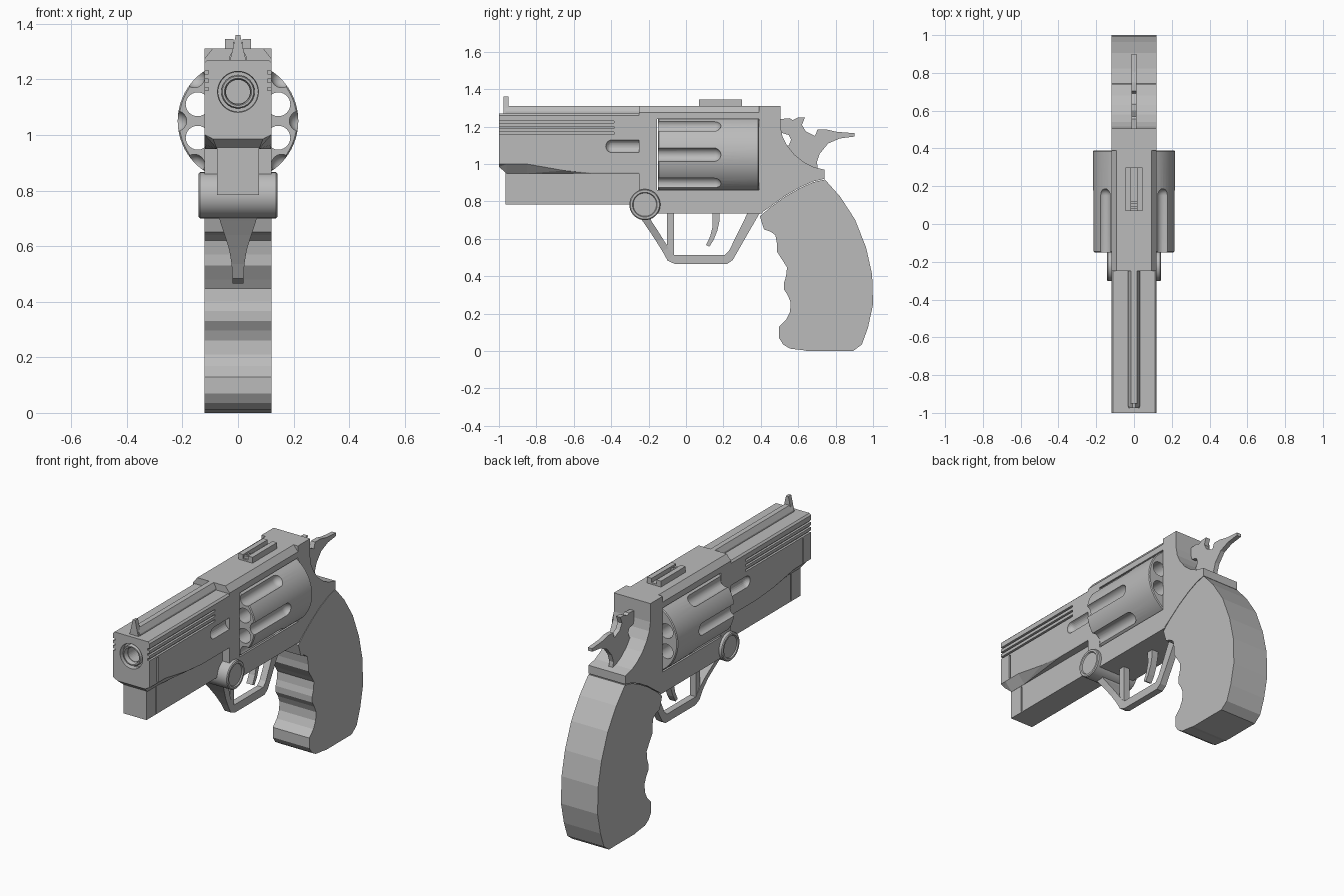
import bpy, bmesh, math

if "Cube" in bpy.data.objects:
    bpy.data.objects.remove(bpy.data.objects["Cube"])

metal = bpy.data.materials.new("plain_grey")
metal.diffuse_color = (0.5, 0.5, 0.5, 1)
metal.use_nodes = True
metal.node_tree.nodes["Principled BSDF"].inputs["Base Color"].default_value = metal.diffuse_color


def finish(name, bm, smooth=False):
    bmesh.ops.recalc_face_normals(bm, faces=bm.faces)
    me = bpy.data.meshes.new(name)
    bm.to_mesh(me)
    bm.free()
    ob = bpy.data.objects.new(name, me)
    bpy.context.collection.objects.link(ob)
    me.materials.append(metal)
    if smooth:
        shade(ob)
    return ob


def activate(ob):
    bpy.ops.object.select_all(action='DESELECT')
    ob.select_set(True)
    bpy.context.view_layer.objects.active = ob


def shade(ob):
    activate(ob)
    bpy.ops.object.shade_smooth_by_angle(angle=math.radians(30))


def loft(bm, rings):
    vs = [[bm.verts.new(p) for p in r] for r in rings]
    n = len(vs[0])
    for a, b in zip(vs, vs[1:]):
        for i in range(n):
            bm.faces.new((a[i], a[(i + 1) % n], b[(i + 1) % n], b[i]))
    bm.faces.new(vs[0])
    bm.faces.new(vs[-1])


def box(bm, x0, x1, y0, y1, z0, z1):
    loft(bm, [[(x0, y, z0), (x1, y, z0), (x1, y, z1), (x0, y, z1)] for y in (y0, y1)])


def prism(name, pts, hw):
    """Extrude a side outline of (y, z) points to half width hw."""
    bm = bmesh.new()
    loft(bm, [[(x, y, z) for y, z in pts] for x in (-hw, hw)])
    return finish(name, bm)


def lathe(bm, prof, o, axis='y', n=32, closed=False):
    """Revolve (radius, distance) points about an axis through o."""
    def ring(r, t):
        out = []
        for i in range(1 if r == 0 else n):
            a = 2 * math.pi * i / n
            c, s = r * math.cos(a), r * math.sin(a)
            d = (c, t, s) if axis == 'y' else (t, c, s)
            out.append(bm.verts.new([o[k] + d[k] for k in range(3)]))
        return out
    rs = [ring(*p) for p in prof]
    for a, b in zip(rs, rs[1:] + rs[:1] if closed else rs[1:]):
        for i in range(n):
            j = (i + 1) % n
            f = [a[i % len(a)], a[j % len(a)], b[j % len(b)], b[i % len(b)]]
            bm.faces.new(list(dict.fromkeys(f)))


def capsule(r, y_flat, y_round):
    """Rod outline, flat at one end and round at the other."""
    d = 1 if y_round > y_flat else -1
    arc = [(r * math.cos(a * math.pi / 12), y_round + d * (r * math.sin(a * math.pi / 12) - r))
           for a in range(6)]
    return [(0, y_flat), (r, y_flat)] + arc + [(0, y_round)]


def cut(ob, bm):
    cutter = finish("cutter", bm)
    cutter.hide_render = True
    m = ob.modifiers.new("cut", 'BOOLEAN')
    m.operation, m.solver, m.object = 'DIFFERENCE', 'EXACT', cutter
    activate(ob)
    bpy.ops.object.modifier_apply(modifier="cut")
    bpy.data.objects.remove(cutter)


# Barrel shroud: side chamfer that fades out towards the rear
bm = bmesh.new()
rings = []
for y, a, b, c in [(-1, 1.0, .09, .985), (-.96, 1.0, .076, .95), (-.85, 1.0, .076, .95),
                   (-.65, .965, .1, .95), (-.5, .955, .118, .95), (-.24, .955, .118, .95)]:
    half = [(.11, 1.27), (.12, 1.26), (.12, a), (b, c)]
    rings.append([(x, y, z) for x, z in half] + [(-x, y, z) for x, z in reversed(half)])
loft(bm, rings)
bmesh.ops.triangulate(bm, faces=bm.faces)
barrel = finish("barrel_shroud", bm)
bm = bmesh.new()
lathe(bm, [(0, -1.02), (.075, -1.02), (.072, -.97), (.043, -.97), (.043, -.75), (0, -.75)], (0, 0, 1.155))
for s in (-1, 1):
    for z in (1.165, 1.195, 1.225):
        x0, x1 = sorted((s * .107, s * .14))
        box(bm, x0, x1, -1.02, -.385, z - .006, z + .006)
    x0, x1 = sorted((s * .112, s * .14))
    box(bm, x0, x1, -.928, -.918, 1.005, 1.15)
    lathe(bm, capsule(.035, -.2, -.43), (s * .127, 0, 1.095), n=24)
cut(barrel, bm)

# Muzzle ring
bm = bmesh.new()
lathe(bm, [(.06, -.96), (.06, -.99), (.056, -.997), (.049, -.997), (.045, -.99), (.045, -.96)],
      (0, 0, 1.155), closed=True)
finish("muzzle_ring", bm, True)

# Lug below the barrel, with a seam
bm = bmesh.new()
box(bm, -.075, .075, -.965, -.2, .783, .965)
lug = finish("under_lug", bm)
bm = bmesh.new()
for s in (-1, 1):
    x0, x1 = sorted((s * .067, s * .1))
    box(bm, x0, x1, -.882, -.872, .79, .945)
cut(lug, bm)

# Top rib and front sight
bm = bmesh.new()
loft(bm, [[(-.032, y, 1.26), (.032, y, 1.26), (.032, y, 1.28), (.015, y, 1.31),
           (-.015, y, 1.31), (-.032, y, 1.28)] for y in (-.965, -.24)])
finish("top_rib", bm)
bm = bmesh.new()
loft(bm, [[(-w, -.975, z), (w, -.975, z), (w, -.948, z), (-w, -.948, z)]
          for z, w in ((1.265, .03), (1.3, .021), (1.36, .008))])
finish("front_sight", bm)

# Frame: front post, chamfered top strap, lower bar
bm = bmesh.new()
box(bm, -.12, .12, -.25, -.155, .735, 1.275)
finish("frame_post", bm)
bm = bmesh.new()
loft(bm, [[(-.12, y, 1.24), (.12, y, 1.24), (.12, y, 1.275), (.092, y, 1.31),
           (-.092, y, 1.31), (-.12, y, 1.275)] for y in (-.25, .4)])
finish("frame_top_strap", bm)
bm = bmesh.new()
box(bm, -.12, .12, -.25, .41, .735, .86)
finish("frame_lower_bar", bm)

# Rear frame with the hollow behind the hammer
prism("rear_frame", [(.39, 1.31), (.505, 1.31), (.505, 1.2), (.515, 1.15), (.54, 1.1), (.58, 1.05),
                     (.63, 1.01), (.68, .985), (.74, .97), (.74, .921), (.68, .907), (.61, .876),
                     (.53, .83), (.45, .772), (.397, .735), (.39, .76)], .12)

# Grip with finger grooves
prism("grip", [(.395, .72), (.417, .65), (.45, .64), (.478, .62), (.487, .57), (.487, .53), (.52, .48),
               (.54, .447), (.535, .4), (.524, .366), (.524, .33), (.545, .297), (.56, .26),
               (.556, .21), (.535, .168), (.497, .13), (.497, .07), (.52, .035), (.556, .013),
               (.626, .005), (.65, 0), (.893, 0), (.94, .035), (.973, .125), (1, .25), (.995, .41),
               (.963, .553), (.904, .703), (.824, .826), (.743, .917), (.68, .903), (.61, .872),
               (.53, .826), (.45, .768)], .12)

# Eight-chamber cylinder with flutes
cz = 1.05
bm = bmesh.new()
lathe(bm, [(0, -.15), (.212, -.15), (.217, -.145), (.217, .385), (.212, .39), (0, .39)], (0, 0, cz), n=64)
drum = finish("cylinder", bm)
bm = bmesh.new()
for i in range(8):
    a = i * math.pi / 4
    lathe(bm, capsule(.037, -.2, .187), (.222 * math.cos(a), 0, cz + .222 * math.sin(a)), n=24)
    a += math.pi / 8
    lathe(bm, [(0, -.2), (.043, -.2), (.043, .45), (0, .45)],
          (.157 * math.cos(a), 0, cz + .157 * math.sin(a)), n=24)
cut(drum, bm)
shade(drum)

# Hinge barrel with ringed end caps
bm = bmesh.new()
end = [(.062, .135), (.066, .142), (.078, .142), (.083, .137)]
lathe(bm, [(0, -.135)] + [(r, -t) for r, t in end] + end[::-1] + [(0, .135)],
      (0, -.22, .783), axis='x', n=40)
finish("hinge_pin", bm, True)

# Hammer and trigger
prism("hammer", [(.5, 1.24), (.555, 1.245), (.57, 1.235), (.6, 1.25), (.636, 1.25), (.62, 1.21),
                 (.64, 1.175), (.69, 1.15), (.703, 1.185), (.75, 1.185), (.807, 1.172), (.9, 1.165),
                 (.9, 1.147), (.823, 1.137), (.76, 1.11), (.715, 1.055), (.7, 1.01), (.705, .975),
                 (.6, .98), (.52, 1.09), (.55, 1.1), (.562, 1.13), (.55, 1.155), (.5, 1.17)], .014)
prism("trigger", [(.18, .745), (.18, .7), (.168, .645), (.148, .595), (.125, .558), (.107, .567),
                  (.13, .615), (.143, .67), (.14, .745)], .02)

# Trigger guard: flared front strap, then floor and rear strap
bm = bmesh.new()
guard = [(-.26, .735, -.2, .735, .078), (-.227, .688, -.182, .69, .064), (-.194, .64, -.152, .645, .048),
         (-.16, .588, -.122, .597, .032), (-.127, .535, -.092, .55, .023), (-.098, .483, -.065, .514, .02),
         (-.06, .466, -.06, .514, .02), (.22, .466, .208, .514, .02), (.25, .487, .232, .54, .02),
         (.395, .74, .33, .74, .02)]
loft(bm, [[(-w, a, b), (w, a, b), (w, c, d), (-w, c, d)] for a, b, c, d, w in guard])
finish("trigger_guard", bm)
bm = bmesh.new()
box(bm, -.02, .02, -.102, -.064, .5, .745)
finish("guard_strut", bm)

# Rear sight: base, two rails and a cross block
bm = bmesh.new()
box(bm, -.046, .046, .07, .3, 1.305, 1.32)
for s in (-1, 1):
    x0, x1 = sorted((s * .016, s * .046))
    box(bm, x0, x1, .07, .3, 1.318, 1.345)
for y in (.08, .105):
    box(bm, -.018, .018, y, y + .014, 1.318, 1.335)
finish("rear_sight", bm)
